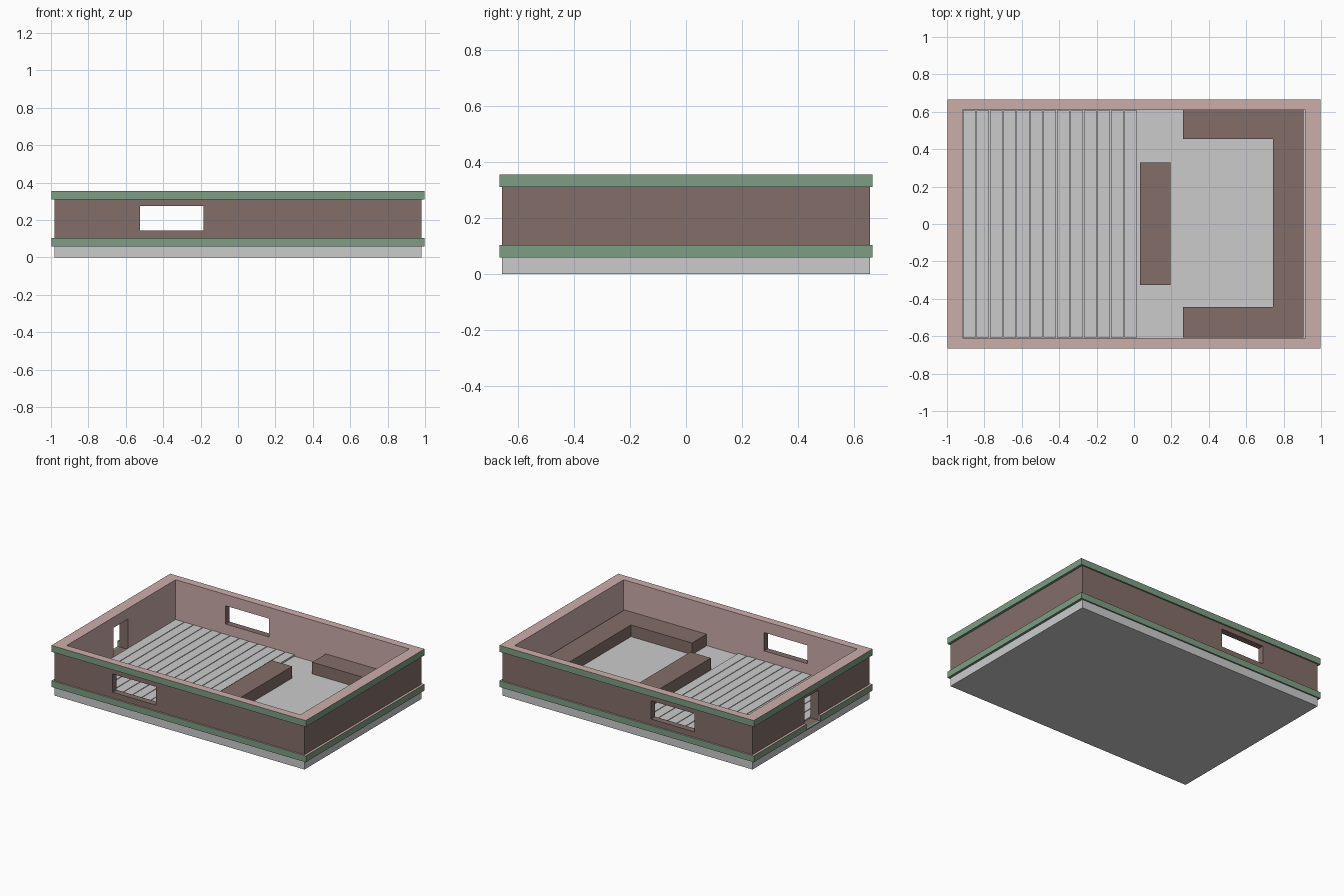
import bpy, bmesh

if "Cube" in bpy.data.objects:
    bpy.data.objects.remove(bpy.data.objects["Cube"])


def material(name, rgb):
    m = bpy.data.materials.new(name)
    m.diffuse_color = (*rgb, 1)
    m.use_nodes = True
    m.node_tree.nodes["Principled BSDF"].inputs["Base Color"].default_value = m.diffuse_color
    return m


BROWN = material("brick_brown", (0.23, 0.155, 0.14))
PINK = material("pale_plaster", (0.6, 0.42, 0.4))
GREEN = material("trim_green", (0.21, 0.34, 0.23))


def finish(name, bm, mats=()):
    bmesh.ops.recalc_face_normals(bm, faces=bm.faces)
    me = bpy.data.meshes.new(name)
    bm.to_mesh(me)
    bm.free()
    for m in mats:
        me.materials.append(m)
    ob = bpy.data.objects.new(name, me)
    bpy.context.collection.objects.link(ob)
    return ob


def prism(name, pts, z0, z1, mats=()):
    bm = bmesh.new()
    f = bm.faces.new([bm.verts.new((x, y, z0)) for x, y in pts])
    r = bmesh.ops.extrude_face_region(bm, geom=[f])
    vs = [v for v in r["geom"] if isinstance(v, bmesh.types.BMVert)]
    bmesh.ops.translate(bm, verts=vs, vec=(0, 0, z1 - z0))
    return finish(name, bm, mats)


def box(name, x0, x1, y0, y1, z0, z1, mats=()):
    return prism(name, [(x0, y0), (x1, y0), (x1, y1), (x0, y1)], z0, z1, mats)


def ring(name, outer, inner, z0, z1, outside):
    """Rectangular frame: outer sides use the first material, the rest plaster."""
    bm = bmesh.new()
    sides = ((-1, -1), (1, -1), (1, 1), (-1, 1))
    loops = [[bm.verts.new((sx * w, sy * d, z)) for sx, sy in sides]
             for (w, d), z in ((outer, z0), (outer, z1), (inner, z1), (inner, z0))]
    for k in range(4):
        a, b = loops[k], loops[(k + 1) % 4]
        for i in range(4):
            j = (i + 1) % 4
            f = bm.faces.new((a[i], a[j], b[j], b[i]))
            f.material_index = 1 if k in (1, 2) else 0
    return finish(name, bm, (outside, PINK))


def cut(ob, cutter):
    m = ob.modifiers.new("opening", "BOOLEAN")
    m.object, m.operation, m.solver = cutter, "DIFFERENCE", "EXACT"
    bpy.context.view_layer.objects.active = ob
    bpy.ops.object.modifier_apply(modifier=m.name)


WALL, EDGE, ROOM = (0.98, 0.655), (0.997, 0.665), (0.916, 0.61)

# Foundation slab with the floor surface
box("foundation", -0.98, 0.98, -0.655, 0.655, 0, 0.062)

# Walls and the two projecting bands
walls = ring("walls", WALL, ROOM, 0.06, 0.355, BROWN)
lower_band = ring("lower_band", EDGE, WALL, 0.06, 0.105, GREEN)
ring("upper_band", EDGE, WALL, 0.31, 0.355, GREEN)

# Facing windows in the long walls, door in the left wall
window_cutter = box("window_cutter", -0.525, -0.185, -1, 1, 0.145, 0.275)
door_cutter = box("door_cutter", -1.2, -0.8, -0.085, 0.075, 0.066, 0.28)
cut(walls, window_cutter)
cut(walls, door_cutter)
cut(lower_band, door_cutter)
for c in (window_cutter, door_cutter):
    bpy.data.objects.remove(c)

# Floor boards
STEP = 0.072
for i in range(13):
    x = -0.915 + i * STEP
    box(f"floor_board_{i + 1}", x, x + STEP - 0.005, -0.608, 0.608, 0.06, 0.074)

# Counter and U-shaped bench
box("counter", 0.033, 0.194, -0.326, 0.33, 0.06, 0.145, (BROWN,))
prism("corner_bench", [(0.263, -0.607), (0.907, -0.607), (0.907, 0.609), (0.263, 0.609),
                       (0.263, 0.455), (0.742, 0.455), (0.742, -0.443), (0.263, -0.443)],
      0.06, 0.145, (BROWN,))
